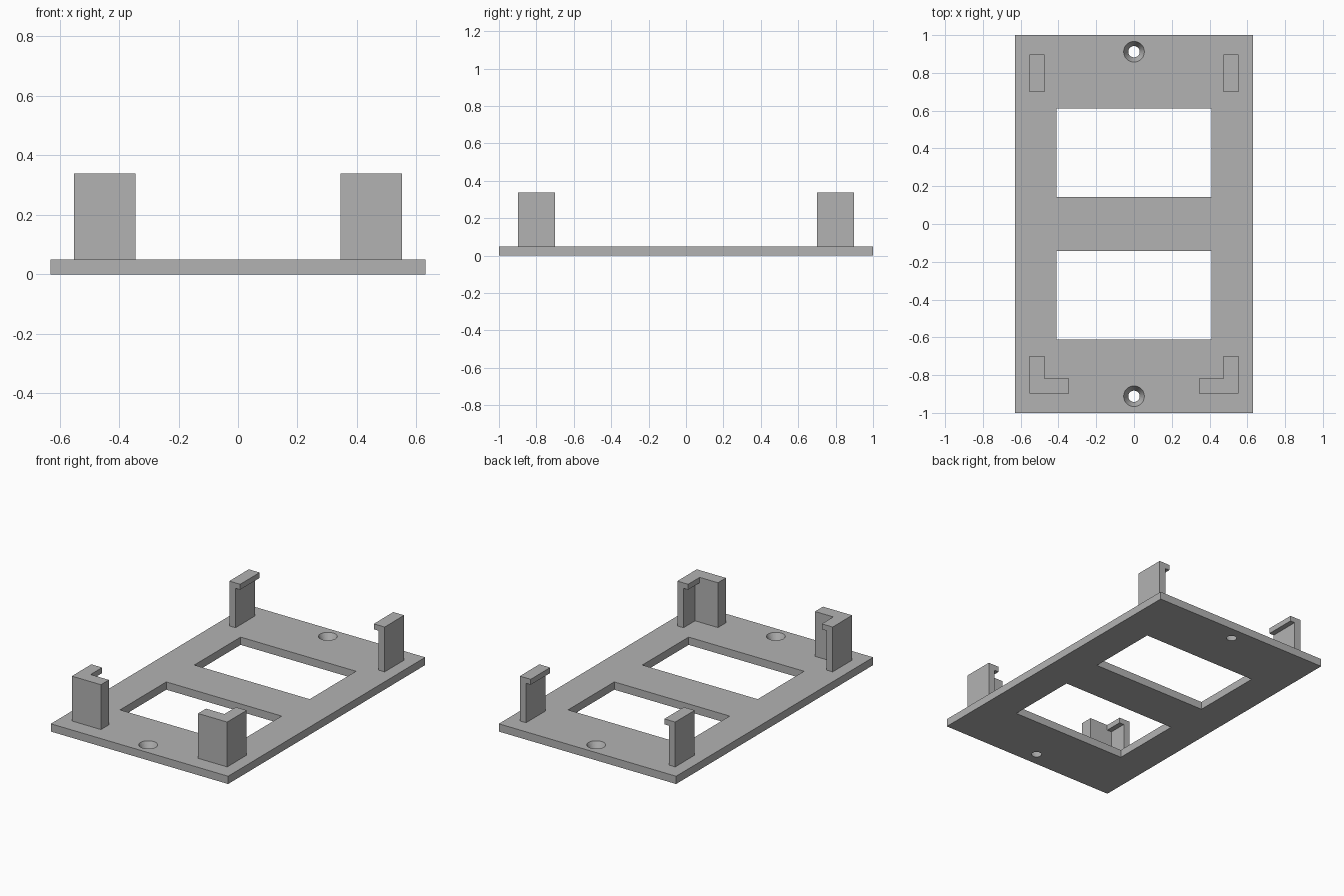
import bpy
import bmesh

if "Cube" in bpy.data.objects:
    bpy.data.objects.remove(bpy.data.objects["Cube"], do_unlink=True)

GREY = (0.45, 0.45, 0.45, 1)
grey = bpy.data.materials.new("plain grey")
grey.use_nodes = True
grey.diffuse_color = GREY
grey.node_tree.nodes["Principled BSDF"].inputs["Base Color"].default_value = GREY

PLATE_TOP, CLIP_TOP = 0.05, 0.338


def add_object(name, bm):
    bmesh.ops.recalc_face_normals(bm, faces=bm.faces)
    mesh = bpy.data.meshes.new(name)
    bm.to_mesh(mesh)
    bm.free()
    mesh.materials.append(grey)
    obj = bpy.data.objects.new(name, mesh)
    bpy.context.collection.objects.link(obj)
    return obj


def box(name, x, y, z):
    bm = bmesh.new()
    bmesh.ops.create_cube(bm, size=1)
    for v in bm.verts:
        v.co = [lo if c < 0 else hi for c, (lo, hi) in zip(v.co, (x, y, z))]
    return add_object(name, bm)


def prism(name, outline, axis, start, end):
    """Extrude a 2D outline along the x, y or z axis."""
    bm = bmesh.new()
    verts = []
    for p in outline:
        co = list(p)
        co.insert(axis, start)
        verts.append(bm.verts.new(co))
    face = bm.faces.new(verts)
    out = bmesh.ops.extrude_face_region(bm, geom=[face])
    for v in out["geom"]:
        if isinstance(v, bmesh.types.BMVert):
            v.co[axis] = end
    return add_object(name, bm)


def combine(target, other, operation):
    mod = target.modifiers.new(operation, "BOOLEAN")
    mod.operation = operation
    mod.solver = "EXACT"
    mod.object = other
    bpy.context.view_layer.objects.active = target
    bpy.ops.object.modifier_apply(modifier=mod.name)
    bpy.data.objects.remove(other, do_unlink=True)


# Base plate with two windows and two countersunk screw holes
plate = box("base_plate", (-0.63, 0.63), (-1, 1), (0, PLATE_TOP))
for side in (-1, 1):
    y = sorted((side * 0.142, side * 0.612))
    combine(plate, box("window_cutter", (-0.41, 0.41), y, (-0.1, 0.2)), "DIFFERENCE")
    bm = bmesh.new()
    bmesh.ops.create_cone(bm, cap_ends=True, segments=32,
                          radius1=0.03, radius2=0.055, depth=PLATE_TOP)
    for v in bm.verts:
        v.co.y += side * 0.912
        v.co.z += PLATE_TOP / 2
    # Straight extensions keep the cuts clear of the plate's surfaces
    for cap in [f for f in bm.faces if len(f.verts) > 4]:
        out = bmesh.ops.extrude_face_region(bm, geom=[cap])
        for v in out["geom"]:
            if isinstance(v, bmesh.types.BMVert):
                v.co.z += 0.05 if v.co.z > 0.02 else -0.05
        bmesh.ops.delete(bm, geom=[cap], context="FACES")
    combine(plate, add_object("screw_hole_cutter", bm), "DIFFERENCE")

# Clips: thin side walls with an inward lip; front ones also have a corner wall
for s, label in ((1, "left"), (-1, "right")):
    hook = [(s * x, z) for x, z in (
        (0.552, PLATE_TOP), (0.552, CLIP_TOP), (0.475, CLIP_TOP),
        (0.475, CLIP_TOP - 0.035), (0.508, CLIP_TOP - 0.035), (0.508, PLATE_TOP))]
    prism("rear_" + label + "_clip", hook, 1, 0.7, 0.898)
    clip = prism("front_" + label + "_clip", hook, 1, -0.898, -0.7)
    x = sorted((s * 0.345, s * 0.552))
    combine(clip, box("corner_wall", x, (-0.898, -0.817), (PLATE_TOP, CLIP_TOP)), "UNION")
